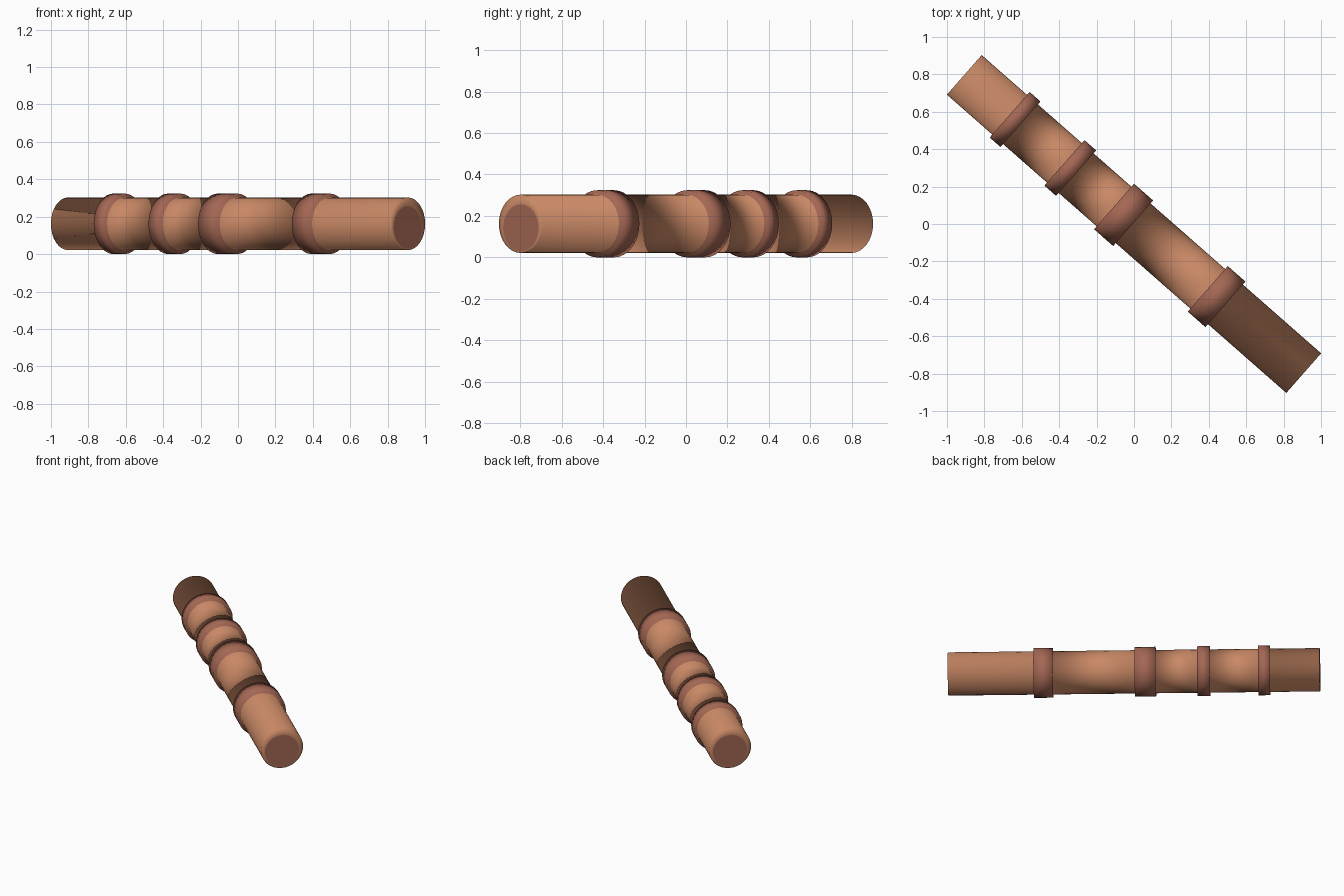
import bpy
import bmesh
import math
from mathutils import Matrix, Vector

cube = bpy.data.objects.get("Cube")
if cube:
    bpy.data.objects.remove(cube, do_unlink=True)


def make_material(name, color):
    mat = bpy.data.materials.new(name)
    mat.use_nodes = True
    mat.diffuse_color = color
    mat.node_tree.nodes["Principled BSDF"].inputs["Base Color"].default_value = color
    return mat


CLAY, RED = 0, 1
clay = make_material("copper_clay", (0.58, 0.245, 0.13, 1))
red = make_material("dull_red", (0.37, 0.135, 0.088, 1))

SIDES = 32
HALF, PIPE_R, COLLAR_R = 1.208, 0.141, 0.162
MOUTH_R, MOUTH_DROP = 0.114, 0.02
# start and end of each collar along the pipe
COLLARS = [(-0.885, -0.808), (-0.495, -0.412), (-0.142, -0.006), (0.525, 0.651)]

# Profile: distance along the axis, radius, drop, colour of the band that follows
profile = [(-HALF, MOUTH_R, MOUTH_DROP, CLAY), (-HALF, PIPE_R, 0, CLAY)]
for start, end in COLLARS:
    profile += [(start, PIPE_R, 0, RED), (start, COLLAR_R, 0, RED),
                (end, COLLAR_R, 0, RED), (end, PIPE_R, 0, CLAY)]
profile += [(HALF, PIPE_R, 0, CLAY), (HALF, MOUTH_R, MOUTH_DROP, CLAY)]

# Sweep the profile around the axis
bm = bmesh.new()
loops = []
for along, radius, drop, _ in profile:
    angles = [2 * math.pi * i / SIDES for i in range(SIDES)]
    loops.append([bm.verts.new((along, radius * math.cos(a), radius * math.sin(a) - drop))
                  for a in angles])
for (lower, upper), point in zip(zip(loops, loops[1:]), profile):
    for i in range(SIDES):
        j = (i + 1) % SIDES
        face = bm.faces.new((lower[i], lower[j], upper[j], upper[i]))
        face.material_index = point[3]

# Round red faces in both pipe ends
for loop in (loops[0], loops[-1]):
    bm.faces.new(loop).material_index = RED
for face in bm.faces:
    face.smooth = True
bmesh.ops.recalc_face_normals(bm, faces=bm.faces)

# Lay the pipe diagonally on the ground
heading = Vector((0.751, -0.66)).normalized()
turn = Matrix.Rotation(math.atan2(heading.y, heading.x), 4, "Z")
bm.transform(Matrix.Translation((0, 0, COLLAR_R)) @ turn)

mesh = bpy.data.meshes.new("collared_pipe")
bm.to_mesh(mesh)
bm.free()
mesh.materials.append(clay)
mesh.materials.append(red)
pipe = bpy.data.objects.new("collared_pipe", mesh)
bpy.context.collection.objects.link(pipe)
